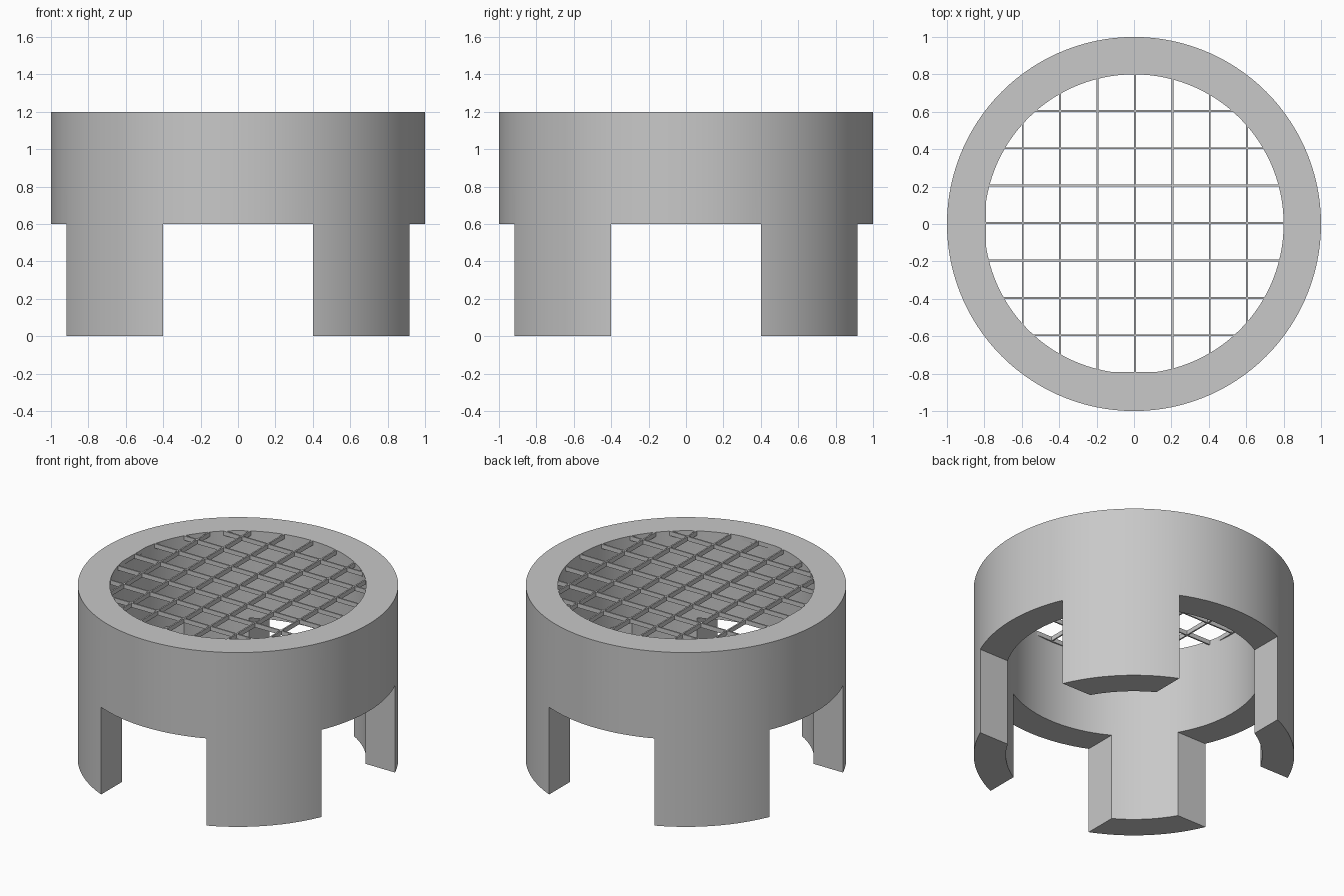
import bpy, bmesh, math

if "Cube" in bpy.data.objects:
    bpy.data.objects.remove(bpy.data.objects["Cube"], do_unlink=True)

OUTER, INNER = 1.0, 0.8
HEIGHT, LEG_HEIGHT = 1.2, 0.6
SEGMENTS = 120
GAP = 0.8                      # width of the openings between legs
PITCH, BAR_WIDTH, BAR_DEPTH = 0.2, 0.01, 0.03

grey = bpy.data.materials.new("plain grey")
grey.use_nodes = True
colour = (0.58, 0.58, 0.58, 1)
grey.diffuse_color = colour
grey.node_tree.nodes["Principled BSDF"].inputs["Base Color"].default_value = colour


def make_object(name, bm):
    mesh = bpy.data.meshes.new(name)
    bmesh.ops.recalc_face_normals(bm, faces=bm.faces)
    bm.to_mesh(mesh)
    bm.free()
    mesh.materials.append(grey)
    obj = bpy.data.objects.new(name, mesh)
    bpy.context.collection.objects.link(obj)
    return obj


def add_box(bm, low, high):
    verts = bmesh.ops.create_cube(bm, size=1)["verts"]
    for v in verts:
        for i in range(3):
            v.co[i] = low[i] if v.co[i] < 0 else high[i]


# Thick-walled tube, from a square profile turned around the z axis
bm = bmesh.new()
profile = [(OUTER, 0), (OUTER, HEIGHT), (INNER, HEIGHT), (INNER, 0)]
rings = []
for s in range(SEGMENTS):
    a = math.tau * s / SEGMENTS
    rings.append([bm.verts.new((r * math.cos(a), r * math.sin(a), z)) for r, z in profile])
for s in range(SEGMENTS):
    here, there = rings[s], rings[(s + 1) % SEGMENTS]
    for k in range(4):
        n = (k + 1) % 4
        bm.faces.new((here[k], there[k], there[n], here[n]))
body = make_object("ring_with_legs", bm)

# Two crossing slots leave four legs on the diagonals
for name, hx, hy in (("slot_cutter_x", 1.5, GAP / 2), ("slot_cutter_y", GAP / 2, 1.5)):
    bm = bmesh.new()
    add_box(bm, (-hx, -hy, -0.5), (hx, hy, LEG_HEIGHT))
    cutter = make_object(name, bm)
    cutter.hide_render = True
    mod = body.modifiers.new(name, "BOOLEAN")
    mod.operation = "DIFFERENCE"
    mod.solver = "EXACT"
    mod.object = cutter
    bpy.context.view_layer.objects.active = body
    bpy.ops.object.modifier_apply(modifier=mod.name)
    bpy.data.objects.remove(cutter, do_unlink=True)

bpy.ops.object.select_all(action="DESELECT")
body.select_set(True)
bpy.context.view_layer.objects.active = body
bpy.ops.object.shade_smooth_by_angle(angle=math.radians(30))

# Grating: thin bars both ways, each trimmed to the opening
for name, along in (("grating_bars_across", 0), ("grating_bars_deep", 1)):
    bm = bmesh.new()
    for i in range(-4, 4):
        start = i * PITCH
        end = start + BAR_WIDTH
        half = math.sqrt((INNER + 0.002) ** 2 - min(abs(start), abs(end)) ** 2)
        low, high = [-half, start], [half, end]
        if along:
            low.reverse()
            high.reverse()
        add_box(bm, low + [HEIGHT - BAR_DEPTH], high + [HEIGHT])
    make_object(name, bm)
